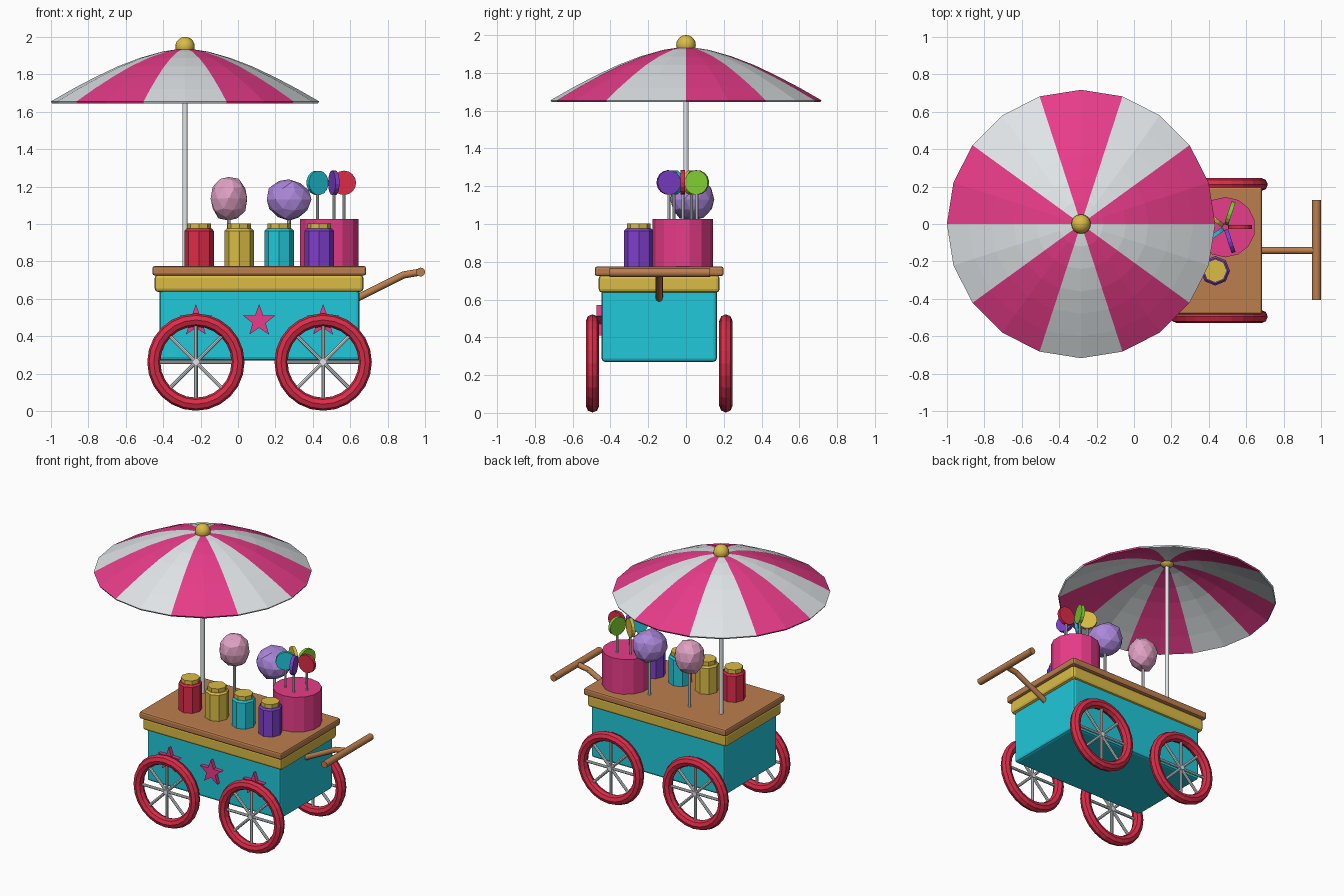
import bpy, bmesh, math, random
from mathutils import Vector

if "Cube" in bpy.data.objects:
    bpy.data.objects.remove(bpy.data.objects["Cube"])

COLS = {
    "red": (0.72, 0.025, 0.065), "gold": (0.70, 0.50, 0.06), "teal": (0.015, 0.58, 0.70),
    "purple": (0.21, 0.05, 0.60), "magenta": (0.80, 0.045, 0.25), "brown": (0.50, 0.21, 0.075),
    "white": (0.78, 0.82, 0.84), "pink": (0.75, 0.36, 0.55), "lavender": (0.42, 0.25, 0.72),
    "green": (0.22, 0.62, 0.03),
}
M = {}
for name, c in COLS.items():
    M[name] = bpy.data.materials.new(name)
    M[name].diffuse_color = (*c, 1)


def add(name, bm, *cols):
    bmesh.ops.recalc_face_normals(bm, faces=bm.faces)
    me = bpy.data.meshes.new(name)
    bm.to_mesh(me)
    bm.free()
    for c in cols:
        me.materials.append(M[c])
    ob = bpy.data.objects.new(name, me)
    bpy.context.collection.objects.link(ob)
    return ob


def smooth(ob, angle=40):
    bpy.ops.object.select_all(action='DESELECT')
    ob.select_set(True)
    bpy.context.view_layer.objects.active = ob
    bpy.ops.object.shade_smooth_by_angle(angle=math.radians(angle))


def box(name, lo, hi, col, bevel):
    bm = bmesh.new()
    bmesh.ops.create_cube(bm, size=1)
    for v in bm.verts:
        v.co = Vector([(lo[i] + hi[i]) / 2 + v.co[i] * (hi[i] - lo[i]) for i in range(3)])
    bmesh.ops.bevel(bm, geom=bm.edges[:], offset=bevel, segments=2, profile=0.5, affect='EDGES')
    return add(name, bm, col)


def rod(name, a, b, r, col, n=12, soft=True):
    a, b = Vector(a), Vector(b)
    bm = bmesh.new()
    bmesh.ops.create_cone(bm, cap_ends=True, segments=n, radius1=r, radius2=r, depth=(b - a).length)
    q = Vector((0, 0, 1)).rotation_difference(b - a)
    for v in bm.verts:
        v.co = q @ v.co + (a + b) / 2
    ob = add(name, bm, col)
    if soft:
        smooth(ob)
    return ob


def lathe(name, profile, n, loc, *cols, rule=None):
    """Revolve (r, z) points around a vertical axis; r = 0 makes a pole."""
    bm = bmesh.new()
    rings = []
    for r, z in profile:
        k = n if r > 0 else 1
        rings.append([bm.verts.new((loc[0] + r * math.cos(2 * math.pi * i / n),
                                    loc[1] + r * math.sin(2 * math.pi * i / n), loc[2] + z))
                      for i in range(k)])
    for A, B in zip(rings, rings[1:]):
        for i in range(n):
            vs = [A[i % len(A)], A[(i + 1) % len(A)], B[(i + 1) % len(B)], B[i % len(B)]]
            f = bm.faces.new(list(dict.fromkeys(vs)))
            if rule:
                f.material_index = rule(i)
    return add(name, bm, *cols)


CY = -0.142   # centre line of the cart
TOP = 0.775   # counter height

# Cart body, trim band and counter
box("cart_body", (-0.42, CY - 0.305, 0.27), (0.65, CY + 0.305, 0.66), "teal", 0.018)
box("trim_band", (-0.445, CY - 0.32, 0.637), (0.67, CY + 0.32, 0.73), "gold", 0.018)
box("counter_top", (-0.457, CY - 0.341, 0.725), (0.685, CY + 0.341, TOP), "brown", 0.012)

# Stars on the front panel
for i, x in enumerate((-0.225, 0.113, 0.455)):
    bm = bmesh.new()
    vs = []
    for k in range(10):
        r, a = (0.09, 0.037)[k % 2], math.pi / 2 + k * math.pi / 5
        vs.append(bm.verts.new((x + r * math.cos(a), -0.44, 0.482 + r * math.sin(a))))
    ext = bmesh.ops.extrude_face_region(bm, geom=[bm.faces.new(vs)])
    for v in ext["geom"]:
        if isinstance(v, bmesh.types.BMVert):
            v.co.y = -0.474
    add(f"star_{i + 1}", bm, "magenta")

# Wheels: ring, spokes and hub
R, r, ZW = 0.225, 0.035, 0.262
for x in (-0.225, 0.455):
    for y in (CY - 0.353, CY + 0.353):
        bm = bmesh.new()
        N, K = 24, 8
        g = [[bm.verts.new((x + (R + r * math.cos(b * math.tau / K)) * math.cos(a * math.tau / N),
                            y + r * math.sin(b * math.tau / K),
                            ZW + (R + r * math.cos(b * math.tau / K)) * math.sin(a * math.tau / N)))
              for b in range(K)] for a in range(N)]
        for a in range(N):
            for b in range(K):
                a2, b2 = (a + 1) % N, (b + 1) % K
                bm.faces.new((g[a][b], g[a2][b], g[a2][b2], g[a][b2]))
        add("wheel_rim", bm, "red")
        for k in range(4):
            d = Vector((math.cos(k * math.pi / 4), 0, math.sin(k * math.pi / 4))) * 0.21
            c = Vector((x, y, ZW))
            rod("wheel_spoke", c - d, c + d, 0.01, "white", 8)
        rod("wheel_hub", (x, y - 0.016, ZW), (x, y + 0.016, ZW), 0.018, "white", 12)

# Push handle
rod("handle_lower_shaft", (0.63, CY, 0.60), (0.885, CY, 0.728), 0.019, "brown")
rod("handle_upper_shaft", (0.88, CY, 0.727), (0.975, CY, 0.743), 0.019, "brown")
rod("handle_grip", (0.976, -0.406, 0.743), (0.976, 0.128, 0.743), 0.024, "brown")

# Parasol: pole, striped canopy, finial
PX = -0.283
rod("parasol_pole", (PX, 0, 0.76), (PX, 0, 1.94), 0.014, "white")
canopy = lathe("parasol_canopy",
               [(0.717, 1.655), (0.60, 1.722), (0.48, 1.785), (0.36, 1.842), (0.24, 1.888), (0.12, 1.922), (0, 1.94)],
               20, (PX, 0, 0), "magenta", "white", rule=lambda i: (i // 2) % 2)
mod = canopy.modifiers.new("thickness", 'SOLIDIFY')
mod.thickness = 0.012
mod.offset = -1
bm = bmesh.new()
bmesh.ops.create_uvsphere(bm, u_segments=16, v_segments=10, radius=0.052)
bmesh.ops.translate(bm, verts=bm.verts, vec=(PX, 0, 1.948))
smooth(add("parasol_finial", bm, "gold"))

# Candy jars with lids
for x, col in zip((-0.208, 0.007, 0.22, 0.434), ("red", "gold", "teal", "purple")):
    lathe("candy_jar", [(0, 0), (0.079, 0), (0.079, 0.19), (0.068, 0.202), (0, 0.202)], 8,
          (x, -0.25, TOP - 0.002), col)
    rod("jar_lid", (x, -0.25, 0.97), (x, -0.25, 1.003), 0.063, "gold", 8, False)

# Lollipop drum and lollipops arranged in a ring
DX, DY = 0.488, -0.017
rod("lollipop_drum", (DX, DY, TOP - 0.005), (DX, DY, 1.027), 0.161, "magenta", 14, False)
for k, col in enumerate(("red", "green", "gold", "teal", "purple")):
    a = k * math.tau / 5
    p = Vector((DX + 0.078 * math.cos(a), DY + 0.078 * math.sin(a), 1.22))
    t = Vector((-math.sin(a), math.cos(a), 0)) * 0.011
    rod("lollipop_stick", (p.x, p.y, 1.01), p, 0.008, "white", 8)
    rod("lollipop_disc", p - t, p + t, 0.065, col, 16, False)

# Cotton candy: lumpy low-poly puffs on sticks
random.seed(4)
for x, z, w, h, col in ((-0.05, 1.135, 0.102, 0.122, "pink"), (0.272, 1.13, 0.123, 0.113, "lavender")):
    bm = bmesh.new()
    bmesh.ops.create_icosphere(bm, subdivisions=2, radius=1)
    for v in bm.verts:
        s = random.uniform(0.92, 1.04)
        v.co = Vector((x + v.co.x * w * s, 0.03 + v.co.y * w * s, z + v.co.z * h * s))
    add("cotton_candy", bm, col)
    rod("cotton_candy_stick", (x, 0.03, 0.765), (x, 0.03, z), 0.01, "white", 8)

for m in bpy.data.materials:
    if m.users and not m.is_grease_pencil:
        m.use_nodes = True
        m.node_tree.nodes["Principled BSDF"].inputs["Base Color"].default_value = m.diffuse_color
